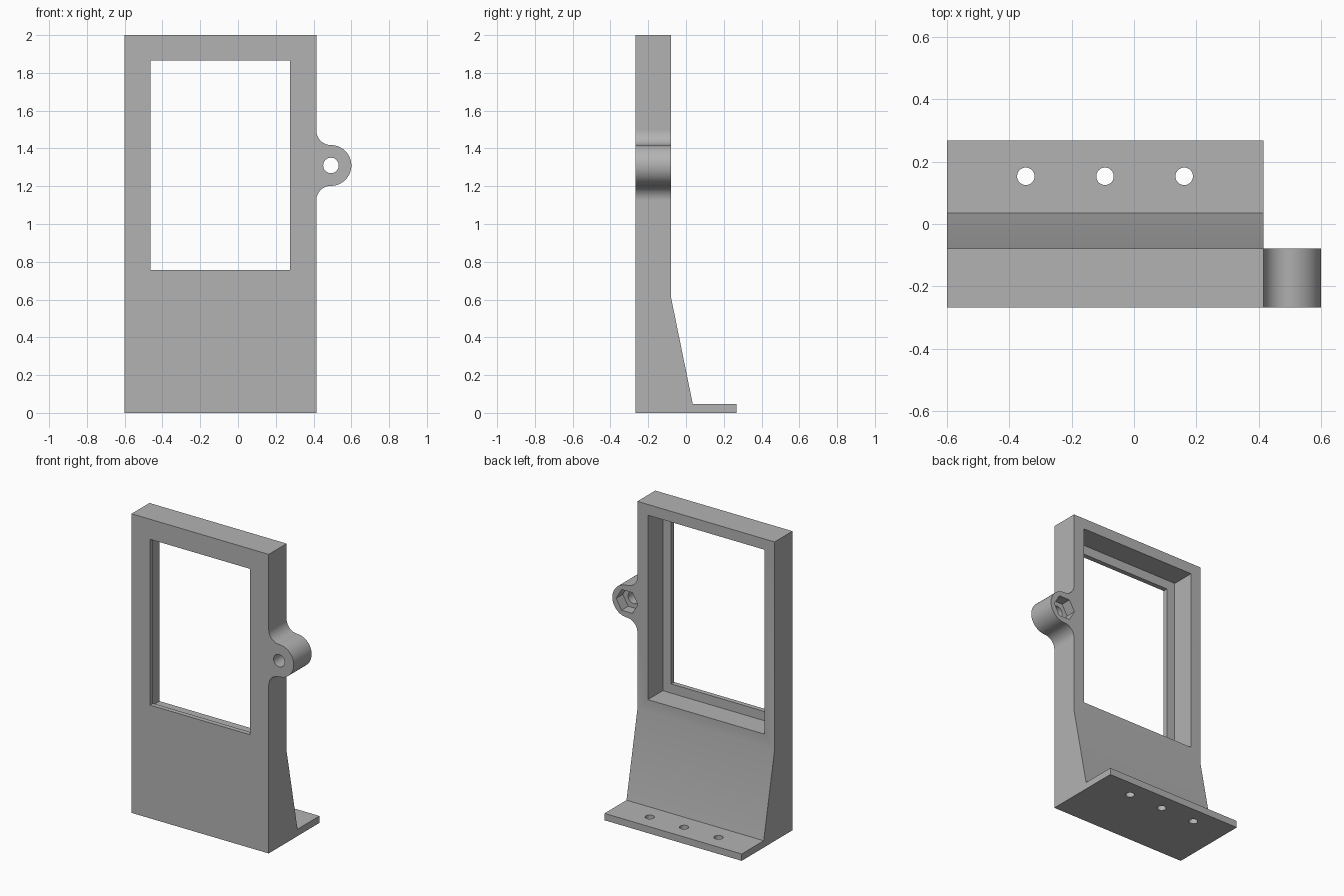
import bpy, bmesh
from math import cos, sin, pi, radians
from mathutils import Vector

cube = bpy.data.objects.get("Cube")
if cube:
    bpy.data.objects.remove(cube, do_unlink=True)

grey = bpy.data.materials.new("plain grey")
grey.use_nodes = True
colour = (0.45, 0.45, 0.45, 1)
grey.diffuse_color = colour
grey.node_tree.nodes["Principled BSDF"].inputs["Base Color"].default_value = colour

LEFT, RIGHT = -0.6, 0.415      # side walls
FRONT, BACK = -0.268, -0.079   # frame thickness
LUG_X, LUG_Z, LUG_R = 0.492, 1.31, 0.108


def prism(name, points, along):
    """Extrude a closed loop of 3D points along a vector."""
    bm = bmesh.new()
    face = bm.faces.new([bm.verts.new(p) for p in points])
    ext = bmesh.ops.extrude_face_region(bm, geom=[face])
    verts = [g for g in ext["geom"] if isinstance(g, bmesh.types.BMVert)]
    bmesh.ops.translate(bm, vec=Vector(along), verts=verts)
    bmesh.ops.recalc_face_normals(bm, faces=bm.faces)
    mesh = bpy.data.meshes.new(name)
    bm.to_mesh(mesh)
    bm.free()
    mesh.materials.append(grey)
    ob = bpy.data.objects.new(name, mesh)
    bpy.context.collection.objects.link(ob)
    return ob


def arc(cx, cy, r, start, end, n):
    angles = [radians(start + (end - start) * i / n) for i in range(n + 1)]
    return [(cx + r * cos(a), cy + r * sin(a)) for a in angles]


def in_xz(points, y):
    return [(x, y, z) for x, z in points]


def window(name, x0, x1, z0, z1, y0, y1):
    loop = [(x0, z0), (x1, z0), (x1, z1), (x0, z1)]
    return prism(name, in_xz(loop, y0), (0, y1 - y0, 0))


def combine(target, other, operation):
    mod = target.modifiers.new(operation.lower(), 'BOOLEAN')
    mod.operation, mod.solver, mod.object = operation, 'EXACT', other
    bpy.context.view_layer.objects.active = target
    bpy.ops.object.modifier_apply(modifier=mod.name)
    bpy.data.objects.remove(other, do_unlink=True)


# Upright panel, sloping back and foot from one side profile
side = [(FRONT, 0), (0.268, 0), (0.268, 0.046), (0.036, 0.046),
        (BACK, 0.61), (BACK, 2), (FRONT, 2)]
stand = prism("stand_frame", [(LEFT, y, z) for y, z in side], (RIGHT - LEFT, 0, 0))

# Side lug with blended fillets
fillet = LUG_X - RIGHT
reach = LUG_R + fillet
outline = [(RIGHT - 0.03, LUG_Z + reach)]
outline += arc(LUG_X, LUG_Z + reach, fillet, 180, 270, 16)
outline += arc(LUG_X, LUG_Z, LUG_R, 90, -90, 36)[1:-1]
outline += arc(LUG_X, LUG_Z - reach, fillet, 90, 180, 16)
outline += [(RIGHT - 0.03, LUG_Z - reach)]
combine(stand, prism("lug", in_xz(outline, FRONT), (0, BACK - FRONT, 0)), 'UNION')

# Window opening and the wider recess behind its thin front lip
x0, x1, z0, z1, step = -0.463, 0.275, 0.757, 1.866, 0.062
lip = FRONT + 0.032
cutters = [
    window("opening", x0, x1, z0, z1, FRONT - 0.1, BACK + 0.1),
    window("recess", x0 - step, x1 + step, z0 - step, z1 + step, lip, BACK + 0.1),
]

# Bolt hole and hexagonal nut pocket through the lug
bolt = arc(LUG_X, LUG_Z, 0.041, 0, 360, 32)[:-1]
nut = arc(LUG_X, LUG_Z, 0.08, 0, 360, 6)[:-1]
cutters.append(prism("bolt_hole", in_xz(bolt, FRONT - 0.1), (0, 0.4, 0)))
cutters.append(prism("nut_pocket", in_xz(nut, BACK - 0.07), (0, 0.2, 0)))

# Three screw holes through the foot
for i in (-1, 0, 1):
    ring = arc(-0.093 + i * 0.254, 0.153, 0.028, 0, 360, 32)[:-1]
    cutters.append(prism("screw_hole", [(x, y, -0.1) for x, y in ring], (0, 0, 0.3)))

for cutter in cutters:
    combine(stand, cutter, 'DIFFERENCE')

# Smooth the curved walls, keep the corners sharp
bpy.ops.object.select_all(action='DESELECT')
stand.select_set(True)
bpy.context.view_layer.objects.active = stand
bpy.ops.object.shade_smooth_by_angle(angle=radians(25))
